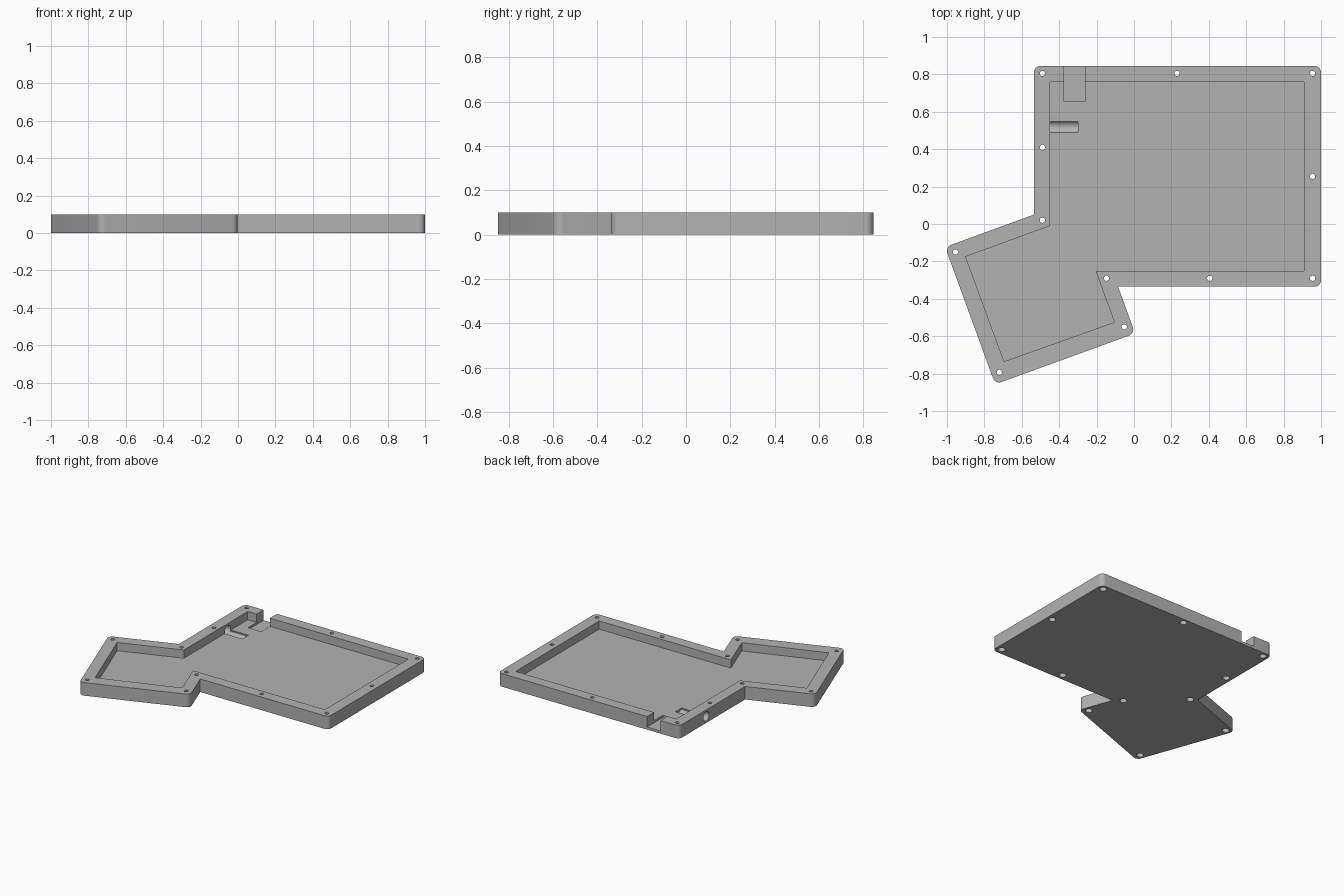
import bpy, bmesh, math
from mathutils import Matrix, Vector

if "Cube" in bpy.data.objects:
    bpy.data.objects.remove(bpy.data.objects["Cube"])

HEIGHT, FLOOR = 0.10, 0.037

grey = bpy.data.materials.new("plain grey")
grey.use_nodes = True
grey.diffuse_color = (0.45, 0.45, 0.45, 1)
grey.node_tree.nodes["Principled BSDF"].inputs["Base Color"].default_value = grey.diffuse_color


def to_object(bm, name):
    bmesh.ops.recalc_face_normals(bm, faces=bm.faces)
    mesh = bpy.data.meshes.new(name)
    bm.to_mesh(mesh)
    bm.free()
    mesh.materials.append(grey)
    obj = bpy.data.objects.new(name, mesh)
    bpy.context.collection.objects.link(obj)
    return obj


def prism(name, points, z0, z1, rounded=(), radius=0.035):
    """Extrude a flat outline, rounding the listed corners."""
    bm = bmesh.new()
    base = [bm.verts.new((x, y, z0)) for x, y in points]
    corners = [base[i] for i in rounded]
    face = bm.faces.new(base)
    if corners:
        bmesh.ops.bevel(bm, geom=corners, offset=radius, segments=8,
                        profile=0.5, affect='VERTICES')
        face = bm.faces[:][0]
    top = bmesh.ops.extrude_face_region(bm, geom=[face])
    moved = [g for g in top["geom"] if isinstance(g, bmesh.types.BMVert)]
    bmesh.ops.translate(bm, verts=moved, vec=(0, 0, z1 - z0))
    return to_object(bm, name)


def block(name, x0, x1, y0, y1, z0, z1):
    return prism(name, [(x0, y0), (x1, y0), (x1, y1), (x0, y1)], z0, z1)


def bores(name, centres, radius, length, turn=Matrix()):
    """One mesh holding a cylinder at every centre."""
    bm = bmesh.new()
    for c in centres:
        bmesh.ops.create_cone(bm, cap_ends=True, segments=32, radius1=radius, radius2=radius,
                              depth=length, matrix=Matrix.Translation(Vector(c)) @ turn)
    return to_object(bm, name)


# Tray body: square main plate with a turned wing at the front left
outer = [(-0.535, 0.845), (-0.535, 0.05), (-1.01, -0.123), (-0.742, -0.857),
         (0.006, -0.585), (-0.085, -0.335), (1.0, -0.335), (1.0, 0.845)]
inner = [(-0.45, 0.76), (-0.45, -0.01), (-0.9, -0.175), (-0.695, -0.735),
         (-0.105, -0.525), (-0.205, -0.25), (0.91, -0.25), (0.91, 0.76)]
tray = prism("tray_case", outer, 0, HEIGHT, rounded=(0, 2, 3, 4, 6, 7))

# Screw positions around the rim
screws = [(-0.49, 0.805), (0.23, 0.805), (0.955, 0.805), (0.955, 0.255),
          (0.955, -0.29), (0.405, -0.29), (-0.147, -0.29), (-0.052, -0.55),
          (-0.72, -0.793), (-0.955, -0.15), (-0.49, 0.02), (-0.49, 0.41)]

cutters = [
    # Pocket, cable notch, and socket recess with its round wall opening
    prism("pocket_cutter", inner, FLOOR, 0.2),
    block("notch_cutter", -0.375, -0.262, 0.655, 0.9, 0.02, 0.2),
    block("socket_cutter", -0.45, -0.30, 0.482, 0.556, 0.03, 0.06),
    bores("socket_bore_cutter", [(-0.45, 0.519, 0.05)], 0.035, 0.30,
          Matrix.Rotation(math.pi / 2, 4, 'Y')),
    # Stepped screw holes, wider underneath
    bores("screw_cutter", [(x, y, 0.05) for x, y in screws], 0.014, 0.3),
    bores("counterbore_cutter", [(x, y, 0) for x, y in screws], 0.025, 0.11),
]

bpy.ops.object.select_all(action='DESELECT')
tray.select_set(True)
bpy.context.view_layer.objects.active = tray
for cutter in cutters:
    cutter.hide_render = True
    mod = tray.modifiers.new(cutter.name, 'BOOLEAN')
    mod.operation = 'DIFFERENCE'
    mod.solver = 'EXACT'
    mod.object = cutter
    bpy.ops.object.modifier_apply(modifier=mod.name)
    bpy.data.objects.remove(cutter)

bpy.ops.object.shade_smooth_by_angle(angle=math.radians(30))
